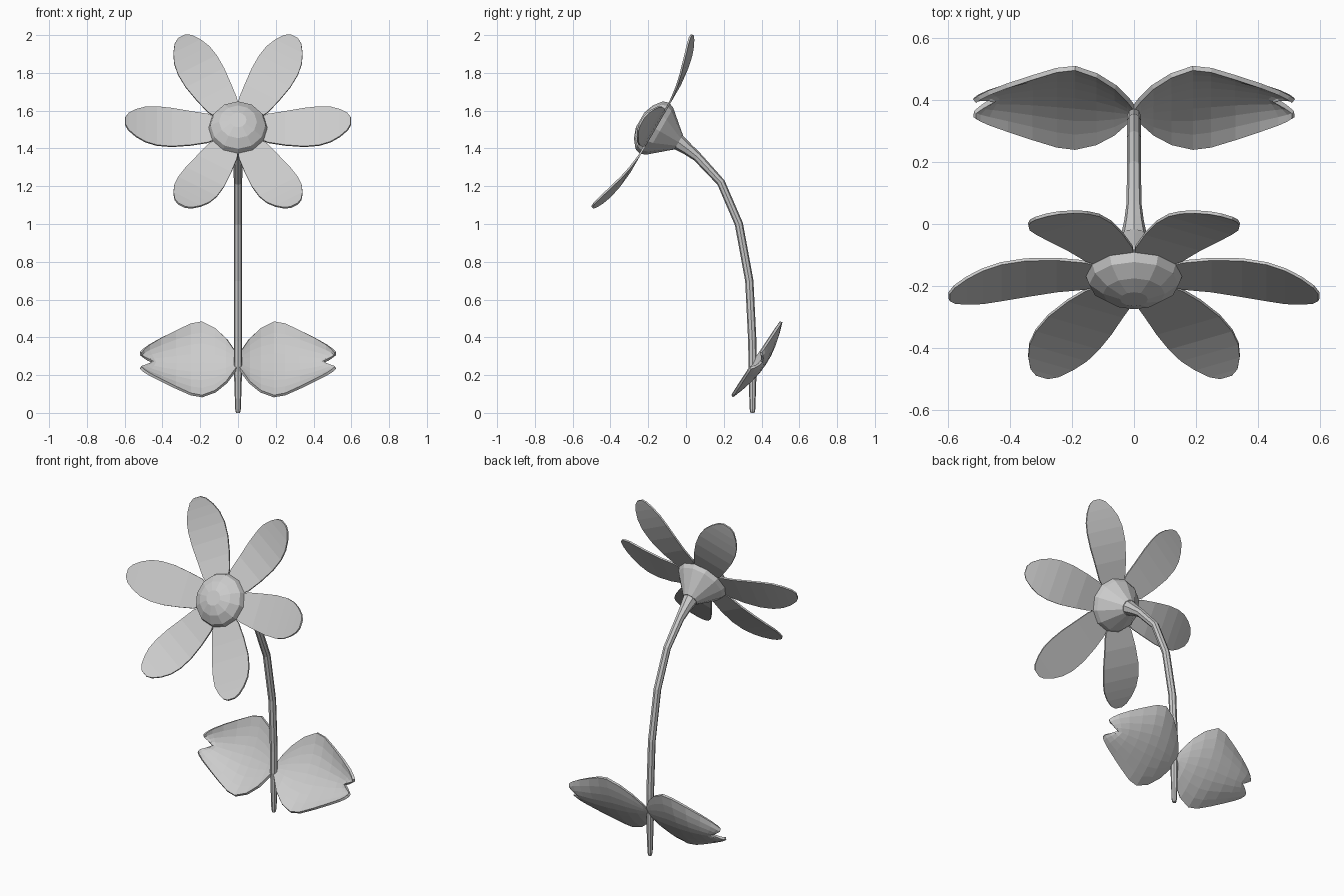
import bpy, math
from mathutils import Vector

if "Cube" in bpy.data.objects:
    bpy.data.objects.remove(bpy.data.objects["Cube"])

# Flower head frame: U sideways, V up the face, N out of the face
C = Vector((0, -0.165, 1.506))
U = Vector((1, 0, 0))
V = Vector((0, 0.5, 0.866))
N = Vector((0, -0.866, 0.5))


def make(name, verts, faces, thick=0):
    me = bpy.data.meshes.new(name)
    me.from_pydata([tuple(v) for v in verts], [], faces)
    me.update()
    ob = bpy.data.objects.new(name, me)
    bpy.context.collection.objects.link(ob)
    if thick:
        m = ob.modifiers.new("thickness", 'SOLIDIFY')
        m.thickness = thick
        m.offset = 0
    return ob


def grid(name, rows, thick):
    n = len(rows[0])
    faces = [(i * n + j, i * n + j + 1, (i + 1) * n + j + 1, (i + 1) * n + j)
             for i in range(len(rows) - 1) for j in range(n - 1)]
    return make(name, [p for r in rows for p in r], faces, thick)


def tube(name, rings, sides):
    """rings: (centre, radius, axis a, axis b); closed with end caps"""
    verts, faces = [], []
    for c, r, a, b in rings:
        for k in range(sides):
            t = 2 * math.pi * k / sides
            verts.append(c + r * (math.cos(t) * a + math.sin(t) * b))
    for i in range(len(rings) - 1):
        for k in range(sides):
            k2 = (k + 1) % sides
            faces.append((i * sides + k, i * sides + k2,
                          (i + 1) * sides + k2, (i + 1) * sides + k))
    faces.append(tuple(reversed(range(sides))))
    last = (len(rings) - 1) * sides
    faces.append(tuple(range(last, last + sides)))
    return make(name, verts, faces)


# Stem: bent tube, (y, z, radius)
path = [(0.352, 0, 0.011), (0.352, 0.02, 0.015), (0.352, 0.2, 0.021), (0.351, 0.38, 0.022),
        (0.335, 0.7, 0.022), (0.28, 1.0, 0.022), (0.185, 1.22, 0.022),
        (0.06, 1.355, 0.025), (0.01, 1.395, 0.032), (-0.05, 1.44, 0.045)]
pts = [Vector((0, y, z)) for y, z, r in path]
rings = []
for i, p in enumerate(pts):
    t = (pts[min(i + 1, len(pts) - 1)] - pts[max(i - 1, 0)]).normalized()
    if i < 2:
        t = Vector((0, 0, 1))
    rings.append((p, path[i][2], U, t.cross(U)))
tube("stem", rings, 8)

# Calyx behind the flower, (depth, radius)
tube("calyx", [(C - N * d, r, U, V) for d, r in
               [(0.145, 0.045), (0.12, 0.066), (0.03, 0.143), (0, 0.155)]], 12)

# Domed flower centre
tube("flower_centre", [(C + N * h, r, U, V) for h, r in
                       [(0, 0.157), (0.035, 0.145), (0.07, 0.1), (0.09, 0.045)]], 12)

# Petals: (distance, half width, lift towards the face)
petal = [(0.08, 0.05, 0), (0.16, 0.087, 0), (0.25, 0.103, 0), (0.35, 0.117, 0.01),
         (0.43, 0.118, 0.025), (0.49, 0.107, 0.042), (0.54, 0.083, 0.058),
         (0.58, 0.052, 0.073), (0.597, 0.022, 0.08)]
for k in range(6):
    a = k * math.pi / 3
    d = U * math.cos(a) + V * math.sin(a)
    w = V * math.cos(a) - U * math.sin(a)
    rows = [[C + d * r + w * (hw * s) + N * lift for s in (-1, -0.5, 0, 0.5, 1)]
            for r, hw, lift in petal]
    grid(f"petal_{k + 1}", rows, 0.01)

# Leaves: cupped and notched, (x, upper half width, lower half width, cup depth)
leaf = [(0.0, 0.03, 0.03, 0.0), (0.02, 0.075, 0.065, 0.01), (0.06, 0.14, 0.135, 0.025),
        (0.12, 0.2, 0.2, 0.038), (0.19, 0.234, 0.238, 0.046), (0.25, 0.222, 0.225, 0.05),
        (0.33, 0.178, 0.182, 0.05), (0.41, 0.13, 0.135, 0.046),
        (0.47, 0.088, 0.098, 0.04), (0.5, 0.06, 0.075, 0.034), (0.515, 0.04, 0.058, 0.028)]
across = Vector((0, 0.55, 0.835))
back = Vector((0, 0.835, -0.55))
for name, side in (("leaf_right", 1), ("leaf_left", -1)):
    rows = []
    for x, up, low, cup in leaf:
        mid = Vector((0, 0.375, 0.287)) - Vector((0, 0.015, 0.017)) * max(0, 1 - x / 0.19)
        row = []
        for s in (-1, -0.75, -0.5, -0.25, 0, 0.25, 0.5, 0.75, 1):
            dip = 0.06 * max(0, 1 - abs(s) * 1.3) * (x / 0.515) ** 6
            row.append(mid + U * side * (x - dip) + across * (s * (up if s > 0 else low))
                       + back * (cup * (1 - s * s)))
        rows.append(row)
    grid(name, rows, 0.015)
